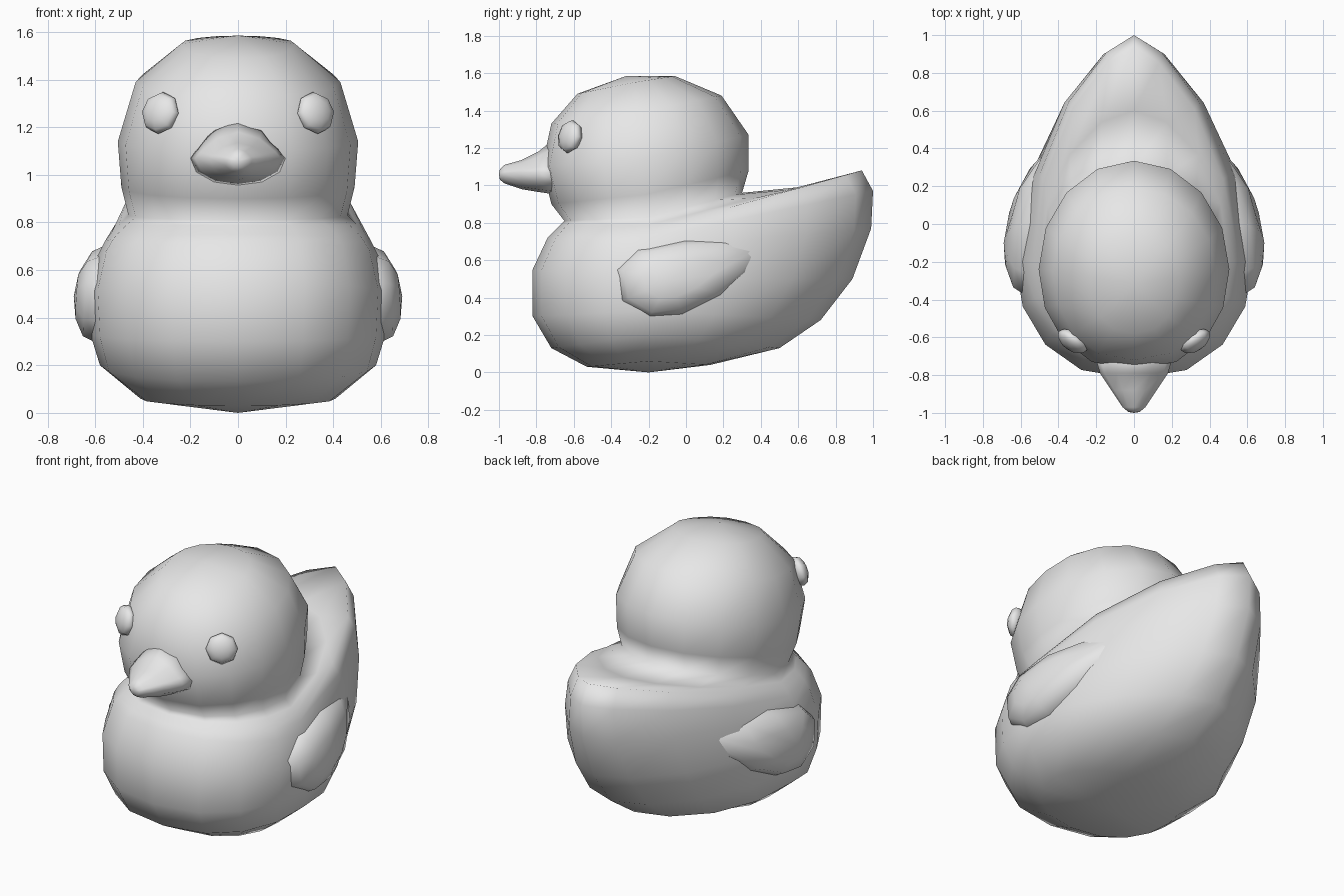
import bpy
import math
from mathutils import Vector

cube = bpy.data.objects.get("Cube")
if cube:
    bpy.data.objects.remove(cube, do_unlink=True)

grey = bpy.data.materials.new("light grey")
grey.use_nodes = True
tone = (0.8, 0.8, 0.8, 1)
grey.diffuse_color = tone
for node in grey.node_tree.nodes:
    if node.type == "BSDF_PRINCIPLED":
        node.inputs["Base Color"].default_value = tone


def loft(name, rings, start=None, end=None, mirrored=False):
    """Skin equal-sized rings; the ends close to a point, or a flat cap."""
    count = len(rings[0])
    verts = [p for ring in rings for p in ring]
    faces = []
    for r in range(len(rings) - 1):
        for i in range(count):
            j = (i + 1) % count
            a, b = r * count, (r + 1) * count
            faces.append((a + i, a + j, b + j, b + i))
    for point, base in ((start, 0), (end, len(verts) - count)):
        loop = [base + i for i in range(count)]
        if point is None:
            faces.append(loop)
        else:
            verts.append(point)
            tip = len(verts) - 1
            faces += [(loop[i], loop[(i + 1) % count], tip) for i in range(count)]
    if mirrored:
        verts = [(-x, y, z) for x, y, z in verts]
    mesh = bpy.data.meshes.new(name)
    mesh.from_pydata(verts, [], faces)
    obj = bpy.data.objects.new(name, mesh)
    bpy.context.collection.objects.link(obj)
    return finish(obj)


def finish(obj):
    """Consistent outward normals, smooth shading and the one colour."""
    import bmesh
    bm = bmesh.new()
    bm.from_mesh(obj.data)
    bmesh.ops.recalc_face_normals(bm, faces=bm.faces[:])
    for face in bm.faces:
        face.smooth = True
    bm.to_mesh(obj.data)
    bm.free()
    obj.data.materials.append(grey)
    return obj


def egg_ring(front, side, back, taper, segments=16):
    """Tilted egg-shaped ring: front (y, z), side (x, y, z), back (y, z)."""
    width, my, mz = side
    ring = []
    for i in range(segments):
        a = math.tau * i / segments
        c, s = math.cos(a), math.sin(a)
        ey, ez = front if c > 0 else back
        power = 0.85 if c > 0 else taper
        x = math.copysign(width * abs(s) ** power, s)
        ring.append((x, my + (ey - my) * abs(c), mz + (ez - mz) * abs(c)))
    return ring


# Body, tail and head as one continuous skin, from the belly to the crown
shape = [
    ((-.53, .03), (.41, -.2, .06), (.13, .04), 1),
    ((-.72, .13), (.58, -.2, .2), (.5, .13), 1.1),
    ((-.82, .3), (.62, -.2, .33), (.72, .28), 1.2),
    ((-.82, .55), (.63, -.2, .5), (.89, .5), 1.3),
    ((-.74, .72), (.59, -.2, .66), (.99, .77), 1.35),
    ((-.71, .75), (.56, -.2, .72), (1, .97), 1.4),
    ((-.69, .77), (.53, -.2, .76), (.94, 1.08), 1.45),
    ((-.67, .79), (.5, -.2, .79), (.6, .99), 1.1),
    ((-.65, .81), (.46, -.2, .83), (.3, .96), 1),
    ((-.72, .9), (.49, -.22, .95), (.335, 1.08), 1),
    ((-.77, 1.1), (.505, -.24, 1.14), (.335, 1.27), 1),
    ((-.72, 1.33), (.43, -.25, 1.39), (.19, 1.48), 1),
    ((-.58, 1.49), (.24, -.28, 1.55), (-.06, 1.585), 1),
]
loft("body_and_head", [egg_ring(*row) for row in shape],
     (0, -.2, 0), (0, -.32, 1.585))


# Bill: broad at the face, with a peaked upper ridge and a rounded tip
def bill_ring(y, width, mid, top, bottom, segments=12):
    ring = []
    for i in range(segments):
        a = math.tau * i / segments
        s = math.sin(a)
        z = mid + (top - mid) * s * s if s > 0 else mid + (mid - bottom) * s
        ring.append((width * math.cos(a), y, z))
    return ring


bill = [
    (-.69, .21, 1.07, 1.26, .95),
    (-.79, .18, 1.07, 1.18, .965),
    (-.88, .12, 1.07, 1.135, .98),
    (-.97, .06, 1.065, 1.11, 1.01),
    (-.995, .03, 1.06, 1.085, 1.03),
]
loft("bill", [bill_ring(*row) for row in bill], end=(0, -1, 1.06))

# Wings: shallow domes that follow the flank, pointed at the back
outline = [(-.38, .55), (-.26, .66), (0, .71), (.25, .72), (.46, .69),
           (.36, .54), (.2, .41), (-.02, .31), (-.2, .29), (-.35, .38)]
wing_centre = (-.08, .5)


def wing_ring(scale, lift):
    ring = []
    for y, z in outline:
        y = wing_centre[0] + (y - wing_centre[0]) * scale
        z = wing_centre[1] + (z - wing_centre[1]) * scale
        flank = .62 - .55 * (y + .15) ** 2 - .8 * (z - .45) ** 2
        ring.append((flank + lift, y, z))
    return ring


for side in ("left", "right"):
    loft(side + "_wing",
         [wing_ring(1, -.1), wing_ring(1, -.01), wing_ring(.85, .045), wing_ring(.5, .065)],
         end=(.69, -.1, .49), mirrored=side == "right")

# Eyes: flattened beads facing outward from the head
for side, sign in (("left", 1), ("right", -1)):
    bpy.ops.mesh.primitive_uv_sphere_add(segments=8, ring_count=6, radius=1)
    eye = bpy.context.object
    eye.name = side + "_eye"
    eye.location = (sign * .325, -.62, 1.26)
    eye.scale = (.09, .09, .05)
    facing = Vector((sign * .55, -.8, .2))
    eye.rotation_euler = facing.to_track_quat("Z", "Y").to_euler()
    finish(eye)
